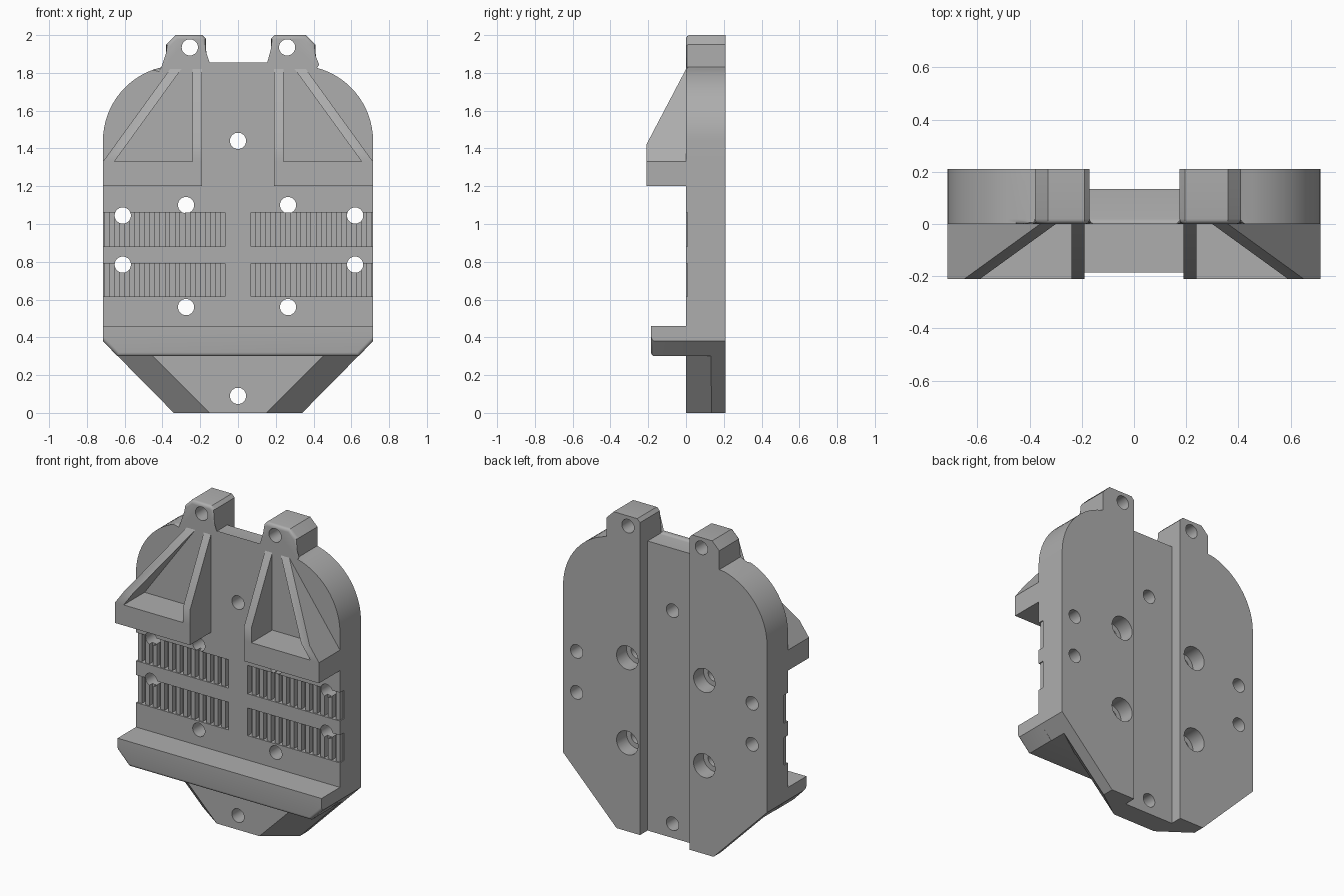
import bpy, bmesh
from math import cos, sin, radians

cube = bpy.data.objects.get("Cube")
if cube:
    bpy.data.objects.remove(cube)

COLOUR = (0.42, 0.42, 0.42, 1)
grey = bpy.data.materials.new("plain_grey")
grey.use_nodes = True
grey.diffuse_color = COLOUR
grey.node_tree.nodes["Principled BSDF"].inputs["Base Color"].default_value = COLOUR


def finish(name, bm):
    bmesh.ops.recalc_face_normals(bm, faces=bm.faces)
    mesh = bpy.data.meshes.new(name)
    bm.to_mesh(mesh)
    bm.free()
    mesh.materials.append(grey)
    ob = bpy.data.objects.new(name, mesh)
    bpy.context.collection.objects.link(ob)
    return ob


def loft(bm, ring_a, ring_b):
    """Closed solid between two matching rings of 3D points."""
    a = [bm.verts.new(p) for p in ring_a]
    b = [bm.verts.new(p) for p in ring_b]
    bm.faces.new(a)
    bm.faces.new(b)
    for i in range(len(a)):
        j = (i + 1) % len(a)
        bm.faces.new((a[i], a[j], b[j], b[i]))


def slab(bm, outline, y0, y1):
    loft(bm, [(x, y0, z) for x, z in outline], [(x, y1, z) for x, z in outline])


def box(bm, x0, x1, y0, y1, z0, z1):
    slab(bm, [(x0, z0), (x1, z0), (x1, z1), (x0, z1)], y0, y1)


def round_edges(bm, size, test):
    edges = [e for e in bm.edges if all(test(v.co) for v in e.verts)]
    bmesh.ops.bevel(bm, geom=edges, offset=size, segments=4, profile=0.5, affect='EDGES')


def drill(x, z, r, y0, y1):
    bm = bmesh.new()
    ring = [(x + r * cos(radians(a)), z + r * sin(radians(a))) for a in range(0, 360, 10)]
    slab(bm, ring, y0, y1)
    ob = finish("hole_cutter", bm)
    ob.hide_render = True
    return ob


def carve(ob, cutters):
    bpy.context.view_layer.objects.active = ob
    for c in cutters:
        mod = ob.modifiers.new("cut", 'BOOLEAN')
        mod.operation = 'DIFFERENCE'
        mod.solver = 'EXACT'
        mod.object = c
        bpy.ops.object.modifier_apply(modifier=mod.name)


# Backing plate with rounded shoulders and two lugs
def shoulder(side, lug_x):
    arc = [(side * (0.315 + 0.4 * cos(radians(a))), 1.44 + 0.4 * sin(radians(a)))
           for a in range(0, 76, 5)]
    return [(side * 0.34, 0), (side * 0.715, 0.38), (side * 0.715, 1.3)] + arc + [
        (lug_x, 1.83), (lug_x, 1.95), (lug_x - side * 0.05, 2)]


right_half = shoulder(1, 0.41) + [(0.195, 2), (0.175, 1.98), (0.175, 1.835)]
left_half = shoulder(-1, -0.38) + [(-0.19, 2), (-0.17, 1.98), (-0.17, 1.835)]
bm = bmesh.new()
slab(bm, right_half + left_half[::-1], 0, 0.21)
round_edges(bm, 0.02, lambda c: c.y < 0.001 and c.z > 1.29)
plate = finish("backing_plate", bm)

cutters = []

# Channel down the back
bm = bmesh.new()
box(bm, -0.17, 0.175, 0.135, 0.3, -0.1, 2.1)
cutters.append(finish("channel_cutter", bm))

# Tapered flanks of the bottom tongue
for s in (-1, 1):
    bm = bmesh.new()
    tri = [(-0.04, -0.135), (0.53, 0.27), (0.53, -0.135)]
    loft(bm, [(s * (x - 0.1), y, -0.1) for x, y in tri],
         [(s * (x + 0.3), y, 0.3) for x, y in tri])
    cutters.append(finish("flank_cutter", bm))

# Recesses for the toothed strips
ROWS = [(0.615, 0.79), (0.88, 1.06)]
for s in (-1, 1):
    for z0, z1 in ROWS:
        bm = bmesh.new()
        box(bm, s * 0.068, s * 0.8, -0.1, 0.04, z0, z1)
        cutters.append(finish("recess_cutter", bm))

# Screw holes, some with counterbores at the back
edge_holes = [drill(x, z, 0.043, -0.1, 0.4) for x in (-0.61, 0.62) for z in (0.785, 1.045)]
cutters += edge_holes
for x, z in [(0, 0.09), (0, 1.44), (-0.255, 1.935), (0.26, 1.935)]:
    cutters.append(drill(x, z, 0.043, -0.1, 0.4))
for x in (-0.275, 0.265):
    for z in (0.56, 1.10):
        cutters.append(drill(x, z, 0.043, -0.1, 0.4))
        cutters.append(drill(x, z, 0.075, 0.11, 0.4))
carve(plate, cutters)
parts = [plate]

# Toothed strips
for s, side in ((1, "left"), (-1, "right")):
    for (z0, z1), row in zip(ROWS, ("lower", "upper")):
        bm = bmesh.new()
        for i in range(12):
            x = s * (0.092 + 0.0535 * i)
            box(bm, x, x + s * 0.028, 0.008, 0.045, z0, z1)
        teeth = finish(f"{side}_{row}_teeth", bm)
        carve(teeth, edge_holes)
        parts.append(teeth)

for c in cutters:
    bpy.data.objects.remove(c)

# Bottom ledge
bm = bmesh.new()
slab(bm, [(-0.638, 0.3), (0.638, 0.3), (0.715, 0.38), (0.715, 0.46),
          (-0.715, 0.46), (-0.715, 0.38)], -0.185, 0.02)
round_edges(bm, 0.02, lambda c: c.y < -0.18 and c.z < 0.4)
parts.append(finish("bottom_ledge", bm))

# Hollow brackets: base block, straight inner rib, slanted outer rib
RIB = [(0.03, 1.33), (-0.21, 1.33), (-0.21, 1.42), (0, 1.82), (0.03, 1.82)]


def slant(z):
    return 0.715 - 0.725 * (z - 1.33)


for s, side in ((1, "left"), (-1, "right")):
    bm = bmesh.new()
    box(bm, s * 0.19, s * 0.715, -0.21, 0.03, 1.2, 1.33)
    parts.append(finish(f"{side}_bracket_base", bm))
    bm = bmesh.new()
    loft(bm, [(s * 0.19, y, z) for y, z in RIB], [(s * 0.24, y, z) for y, z in RIB])
    parts.append(finish(f"{side}_inner_rib", bm))
    bm = bmesh.new()
    loft(bm, [(s * slant(z), y, z) for y, z in RIB],
         [(s * (slant(z) - 0.06), y, z) for y, z in RIB])
    parts.append(finish(f"{side}_outer_rib", bm))

# Smooth the curved surfaces, keep hard edges
bpy.ops.object.select_all(action='DESELECT')
for ob in parts:
    ob.select_set(True)
bpy.context.view_layer.objects.active = plate
bpy.ops.object.shade_smooth_by_angle(angle=radians(30))
